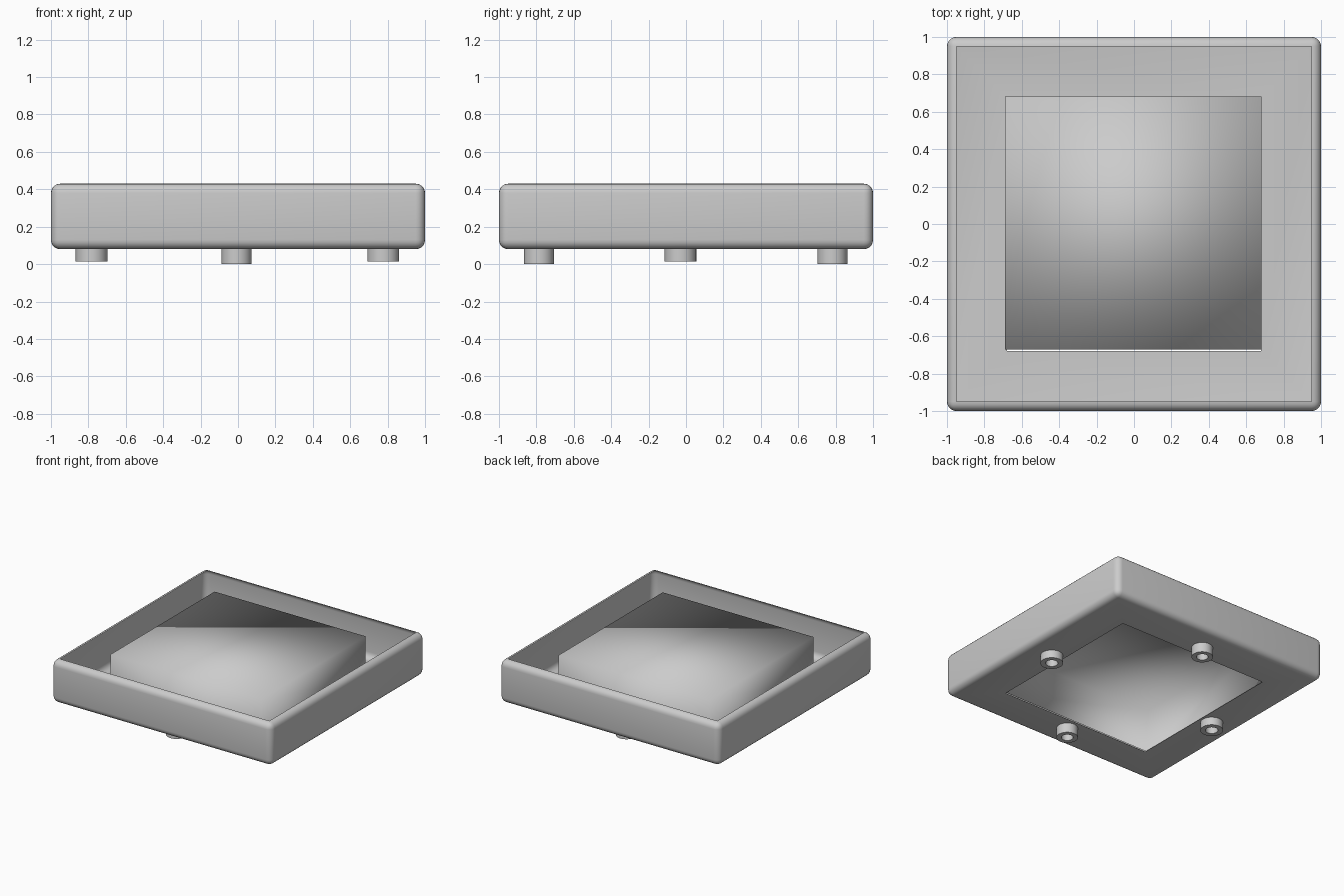
import bpy, bmesh
from mathutils import Matrix

cube = bpy.data.objects.get("Cube")
if cube:
    bpy.data.objects.remove(cube, do_unlink=True)

# One plain grey for every part
grey = bpy.data.materials.new("plain_grey")
grey.use_nodes = True
colour = (0.6, 0.6, 0.6, 1)
grey.diffuse_color = colour
grey.node_tree.nodes["Principled BSDF"].inputs["Base Color"].default_value = colour


def finish(bm, name, sharp_angle=None):
    mesh = bpy.data.meshes.new(name)
    bm.to_mesh(mesh)
    bm.free()
    obj = bpy.data.objects.new(name, mesh)
    bpy.context.collection.objects.link(obj)
    mesh.materials.append(grey)
    bpy.ops.object.select_all(action='DESELECT')
    obj.select_set(True)
    bpy.context.view_layer.objects.active = obj
    if sharp_angle is None:
        bpy.ops.object.shade_smooth()
    else:
        bpy.ops.object.shade_smooth_by_angle(angle=sharp_angle)
    return obj


def block(size, centre):
    bm = bmesh.new()
    bmesh.ops.create_cube(bm, size=1, matrix=Matrix.Translation(centre) @ Matrix.Diagonal((*size, 1)))
    return bm


def flat_face(bm, direction):
    # Largest face that looks up (+1) or down (-1)
    faces = [f for f in bm.faces if f.normal.z * direction > 0.99]
    return max(faces, key=lambda f: f.calc_area())


FLOOR, RIM = 0.08, 0.43
MIDDLE = (FLOOR + RIM) / 2

# Tray: thin rounded shell, open on top, with a square opening in its floor
bm = block((2, 2, RIM - FLOOR), (0, 0, MIDDLE))
bmesh.ops.bevel(bm, geom=bm.edges[:], offset=0.05, segments=5, profile=0.5, affect='EDGES')
bm.normal_update()
bmesh.ops.delete(bm, geom=[flat_face(bm, 1)], context='FACES')
floor = flat_face(bm, -1)
bmesh.ops.inset_region(bm, faces=[floor], thickness=0.27, use_even_offset=True)
bmesh.ops.delete(bm, geom=[floor], context='FACES')
finish(bm, "tray")

# Raised centre: softly shaded cap over the opening, hollow underneath
bm = block((1.372, 1.354, RIM - FLOOR), (-0.004, 0.005, MIDDLE))
bm.normal_update()
bmesh.ops.delete(bm, geom=[flat_face(bm, -1)], context='FACES')
finish(bm, "raised_centre")


# Feet: short open tubes under the middle of each side
def foot(name, x, y, radius, bottom):
    bm = bmesh.new()
    rings = []
    for r, z in ((radius, FLOOR), (radius, bottom), (radius * 0.55, bottom), (radius * 0.55, FLOOR)):
        ring = bmesh.ops.create_circle(bm, segments=32, radius=r, matrix=Matrix.Translation((x, y, z)))
        rings.append(ring["verts"])
    for a, b in zip(rings, rings[1:]):
        for i in range(len(a)):
            j = (i + 1) % len(a)
            bm.faces.new((a[i], b[i], b[j], a[j]))
    bmesh.ops.recalc_face_normals(bm, faces=bm.faces[:])
    bm.normal_update()
    if sum(f.normal.z for f in bm.faces) > 0:
        bmesh.ops.reverse_faces(bm, faces=bm.faces[:])
    finish(bm, name, 0.6)


foot("front_foot", -0.008, -0.786, 0.08, 0)
foot("back_foot", -0.008, 0.783, 0.08, 0)
foot("right_foot", -0.783, -0.03, 0.085, 0.015)
foot("left_foot", 0.777, -0.03, 0.085, 0.015)
